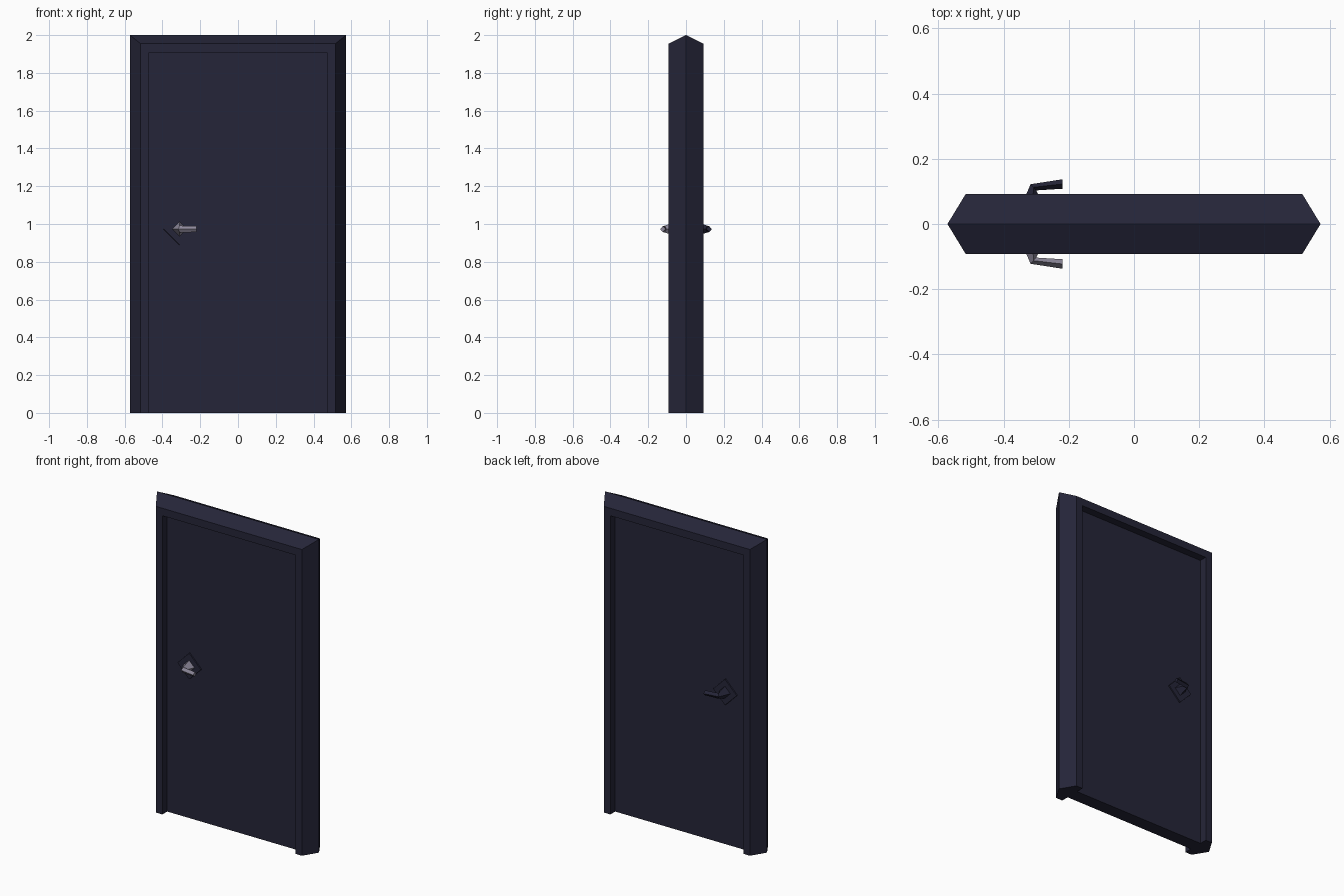
import bpy, bmesh

if "Cube" in bpy.data.objects:
    bpy.data.objects.remove(bpy.data.objects["Cube"])


def material(name, rgb):
    m = bpy.data.materials.new(name)
    m.diffuse_color = (*rgb, 1)
    m.use_nodes = True
    m.node_tree.nodes["Principled BSDF"].inputs["Base Color"].default_value = m.diffuse_color
    return m


navy = material("dark navy", (0.0185, 0.0185, 0.040))
grey = material("violet grey", (0.27, 0.25, 0.33))


def loft(name, rings, mat):
    """Bridge matching rings of points and cap both ends."""
    bm = bmesh.new()
    vs = [[bm.verts.new(p) for p in r] for r in rings]
    n = len(rings[0])
    for a, b in zip(vs, vs[1:]):
        for i in range(n):
            j = (i + 1) % n
            bm.faces.new((a[i], a[j], b[j], b[i]))
    bm.faces.new(vs[0][::-1])
    bm.faces.new(vs[-1])
    bmesh.ops.recalc_face_normals(bm, faces=bm.faces)
    me = bpy.data.meshes.new(name)
    bm.to_mesh(me)
    bm.free()
    me.materials.append(mat)
    ob = bpy.data.objects.new(name, me)
    bpy.context.collection.objects.link(ob)
    return ob


# Frame: a pointed profile carried up one side, across and down the other
# Each profile entry: x of jamb, z of head, depth y
profile = [(0.47, 1.907, -0.092), (0.516, 1.955, -0.092), (0.572, 2.0, 0),
           (0.516, 1.955, 0.092), (0.47, 1.907, 0.092)]
loft("frame", [[(-x, 0, y) for x, z, y in profile] and [(-x, y, 0) for x, z, y in profile],
               [(-x, y, z) for x, z, y in profile],
               [(x, y, z) for x, z, y in profile],
               [(x, y, 0) for x, z, y in profile]], navy)

# Door leaf: slab recessed on both sides
W, T, H = 0.47, 0.043, 1.907
loft("door_leaf", [[(-W, -T, z), (W, -T, z), (W, T, z), (-W, T, z)] for z in (0, H)], navy)

# Handles on both faces
CX, CZ = -0.31, 0.973


def diamond(y, r, s):
    return [(CX - r, s * y, CZ), (CX, s * y, CZ + r), (CX + r, s * y, CZ), (CX, s * y, CZ - r)]


def lever_ring(outer, inner, h, s):
    mx, my = (outer[0] + inner[0]) / 2, (outer[1] + inner[1]) / 2
    return [(outer[0], s * outer[1], CZ), (mx, s * my, CZ + h),
            (inner[0], s * inner[1], CZ), (mx, s * my, CZ - h)]


for side, s, mat in (("front", -1, grey), ("back", 1, navy)):
    # Diamond plate behind the lever
    loft(side + "_handle_plate", [diamond(0.04, 0.085, s), diamond(0.05, 0.083, s)], navy)
    # Tapered neck bending into the lever
    loft(side + "_handle_lever",
         [diamond(0.048, 0.039, s),
          lever_ring((-0.317, 0.122), (-0.30, 0.103), 0.018, s),
          lever_ring((-0.22, 0.137), (-0.22, 0.108), 0.016, s)], mat)
